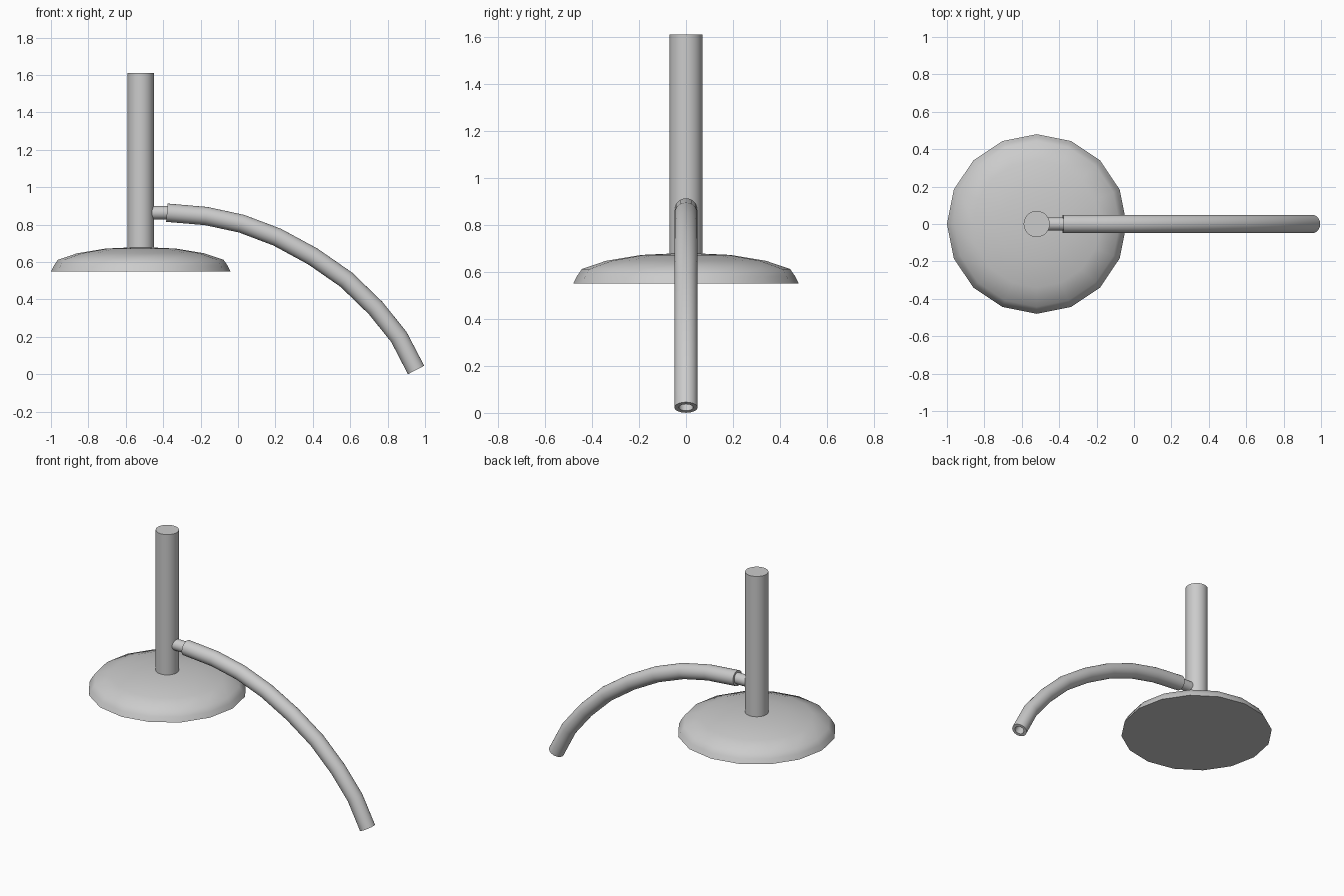
import bpy, bmesh
from math import cos, sin, pi, radians
from mathutils import Vector

if "Cube" in bpy.data.objects:
    bpy.data.objects.remove(bpy.data.objects["Cube"])


def finish(name, bm, angle):
    bmesh.ops.recalc_face_normals(bm, faces=bm.faces)
    me = bpy.data.meshes.new(name)
    bm.to_mesh(me)
    bm.free()
    ob = bpy.data.objects.new(name, me)
    bpy.context.collection.objects.link(ob)
    bpy.ops.object.select_all(action='DESELECT')
    ob.select_set(True)
    bpy.context.view_layer.objects.active = ob
    bpy.ops.object.shade_smooth_by_angle(angle=radians(angle))
    return ob


def bridge(bm, a, b):
    n = len(a)
    for i in range(n):
        bm.faces.new((a[i], a[(i + 1) % n], b[(i + 1) % n], b[i]))


def lathe(name, profile, x, sides, angle=40):
    # (radius, z) rings around a vertical axis, closed at both ends
    bm = bmesh.new()
    rings = [[bm.verts.new((x + r * cos(2 * pi * i / sides), r * sin(2 * pi * i / sides), z))
              for i in range(sides)] for r, z in profile]
    for a, b in zip(rings, rings[1:]):
        bridge(bm, a, b)
    bm.faces.new(rings[0])
    bm.faces.new(rings[-1])
    return finish(name, bm, angle)


def sweep(bm, path, radius, sides):
    # Round tube along a path in the xz plane
    pts = [Vector((x, 0, z)) for x, z in path]
    rings = []
    for k, p in enumerate(pts):
        d_in = (p - pts[max(k - 1, 0)]).normalized()
        d_out = (pts[min(k + 1, len(pts) - 1)] - p).normalized()
        t = (d_in + d_out).normalized()
        up = Vector((-t.z, 0, t.x))
        rings.append([bm.verts.new(p + radius * (up * cos(2 * pi * i / sides)
                      + Vector((0, 1, 0)) * sin(2 * pi * i / sides))) for i in range(sides)])
    for a, b in zip(rings, rings[1:]):
        bridge(bm, a, b)
    return rings


CX = -0.52

# Shallow domed dish with a sloped rim
lathe("dish", [(0.48, 0.55), (0.465, 0.58), (0.443, 0.612), (0.34, 0.647),
               (0.19, 0.672), (0.06, 0.678)], CX, 16)

# Upright pole
lathe("pole", [(0.07, 0.66), (0.07, 1.61)], CX, 32)

# Short outlet stub on the pole
bm = bmesh.new()
ends = sweep(bm, [(-0.47, 0.864), (-0.35, 0.864)], 0.036, 24)
bm.faces.new(ends[0])
bm.faces.new(ends[1])
finish("outlet_stub", bm, 40)

# Drooping hollow hose
path = [(-0.38, 0.864), (-0.17, 0.846), (0.02, 0.805), (0.21, 0.733), (0.40, 0.63),
        (0.58, 0.505), (0.735, 0.355), (0.86, 0.20), (0.952, 0.023)]
bm = bmesh.new()
outer = sweep(bm, path, 0.049, 24)
inner = sweep(bm, path, 0.03, 24)
bridge(bm, outer[0], inner[0])
bridge(bm, outer[-1], inner[-1])
finish("hose", bm, 40)
